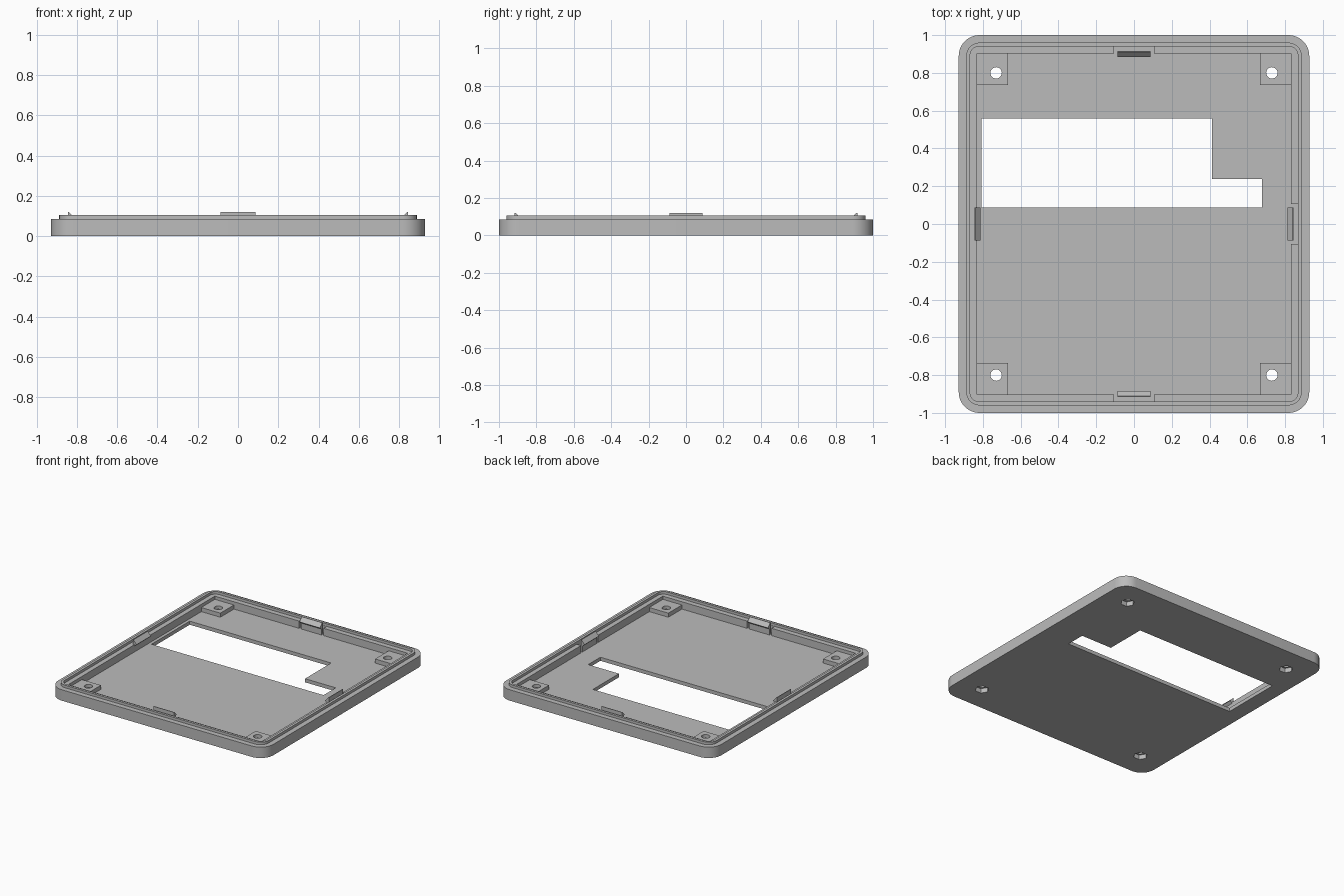
import bpy, bmesh
from math import cos, sin, pi, radians
from mathutils import Matrix, Vector

cube = bpy.data.objects.get("Cube")
if cube:
    bpy.data.objects.remove(cube, do_unlink=True)

# Main sizes
HALF_X, HALF_Y = 0.928, 1.0
IN_X, IN_Y = 0.831, 0.902
FLOOR, WALL_TOP, LIP_TOP, PAD_TOP = 0.028, 0.085, 0.105, 0.06
HOLE_X, HOLE_Y = 0.73, 0.80

grey = bpy.data.materials.new("grey_plastic")
grey.use_nodes = True
COLOUR = (0.5, 0.5, 0.5, 1)
grey.diffuse_color = COLOUR
grey.node_tree.nodes["Principled BSDF"].inputs["Base Color"].default_value = COLOUR


def prism(name, points, low, high, matrix=None):
    """Extrude a flat outline from low to high along its local z."""
    bm = bmesh.new()
    face = bm.faces.new([bm.verts.new((x, y, low)) for x, y in points])
    new = bmesh.ops.extrude_face_region(bm, geom=[face])["geom"]
    top = [v for v in new if isinstance(v, bmesh.types.BMVert)]
    bmesh.ops.translate(bm, verts=top, vec=(0, 0, high - low))
    if matrix:
        bm.transform(matrix)
    bmesh.ops.recalc_face_normals(bm, faces=bm.faces)
    mesh = bpy.data.meshes.new(name)
    bm.to_mesh(mesh)
    bm.free()
    mesh.materials.append(grey)
    obj = bpy.data.objects.new(name, mesh)
    bpy.context.collection.objects.link(obj)
    return obj


def rect(x0, x1, y0, y1):
    return [(x0, y0), (x1, y0), (x1, y1), (x0, y1)]


def rounded(hx, hy, r, steps=12):
    pts = []
    for i, (sx, sy) in enumerate([(1, 1), (-1, 1), (-1, -1), (1, -1)]):
        for k in range(steps + 1):
            a = (i + k / steps) * pi / 2
            pts.append((sx * (hx - r) + r * cos(a), sy * (hy - r) + r * sin(a)))
    return pts


def circle(cx, cy, r, n, turn=0):
    return [(cx + r * cos(2 * pi * k / n + turn), cy + r * sin(2 * pi * k / n + turn))
            for k in range(n)]


def select(obj):
    bpy.ops.object.select_all(action="DESELECT")
    obj.select_set(True)
    bpy.context.view_layer.objects.active = obj


def combine(obj, tool, operation="DIFFERENCE"):
    """Apply a boolean and remove the tool."""
    tool.hide_render = True
    mod = obj.modifiers.new("boolean", "BOOLEAN")
    mod.operation, mod.solver, mod.object = operation, "EXACT", tool
    select(obj)
    bpy.ops.object.modifier_apply(modifier=mod.name)
    bpy.data.objects.remove(tool, do_unlink=True)


def smooth(obj):
    select(obj)
    bpy.ops.object.shade_smooth_by_angle(angle=radians(30))


# Tray with a square-cornered cavity
tray = prism("tray", rounded(HALF_X, HALF_Y, 0.11), 0, WALL_TOP)
combine(tray, prism("cavity_cutter", rect(-IN_X, IN_X, -IN_Y, IN_Y), FLOOR, 0.2))

# Stepped window through the floor
window = [(-0.807, 0.087), (0.677, 0.087), (0.677, 0.237),
          (0.412, 0.237), (0.412, 0.558), (-0.807, 0.558)]
combine(tray, prism("window_cutter", window, -0.1, 0.05))

# Corner pads with screw holes and hexagonal nut pockets underneath
for sx in (-1, 1):
    for sy in (-1, 1):
        xs = sorted((sx * 0.667, sx * (IN_X + 0.02)))
        ys = sorted((sy * 0.735, sy * (IN_Y + 0.02)))
        combine(tray, prism("pad", rect(*xs, *ys), FLOOR - 0.015, PAD_TOP), "UNION")
        cx, cy = sx * HOLE_X, sy * HOLE_Y
        combine(tray, prism("screw_cutter", circle(cx, cy, 0.03, 32), -0.1, 0.2))
        combine(tray, prism("nut_cutter", circle(cx, cy, 0.05, 6), -0.1, 0.035))

# Raised lip around the rim
lip = prism("rim_lip", rounded(0.888, 0.96, 0.07), WALL_TOP - 0.005, LIP_TOP)
combine(lip, prism("lip_cutter", rounded(0.868, 0.941, 0.05), 0, 0.2))
smooth(lip)

# Snap clips standing in relief notches, one on each side
clip_profile = [(0.014, FLOOR - 0.01), (0.014, 0.12), (0.009, 0.12),
                (-0.019, 0.09), (0, 0.074), (0, FLOOR - 0.01)]
sides = {"left": (1, 0), "right": (-1, 0), "front": (0, -1), "back": (0, 1)}
for side, (dx, dy) in sides.items():
    out, up = Vector((dx, dy, 0)), Vector((0, 0, 1))
    frame = Matrix((out, up, out.cross(up))).transposed().to_4x4()
    frame.translation = out * (IN_X if dx else IN_Y)
    notch = [(-0.02, FLOOR), (0.037, FLOOR), (0.037, 0.2), (-0.02, 0.2)]
    combine(tray, prism("notch_cutter", notch, -0.106, 0.106, frame))
    prism(side + "_clip", clip_profile, -0.088, 0.088, frame)

smooth(tray)
